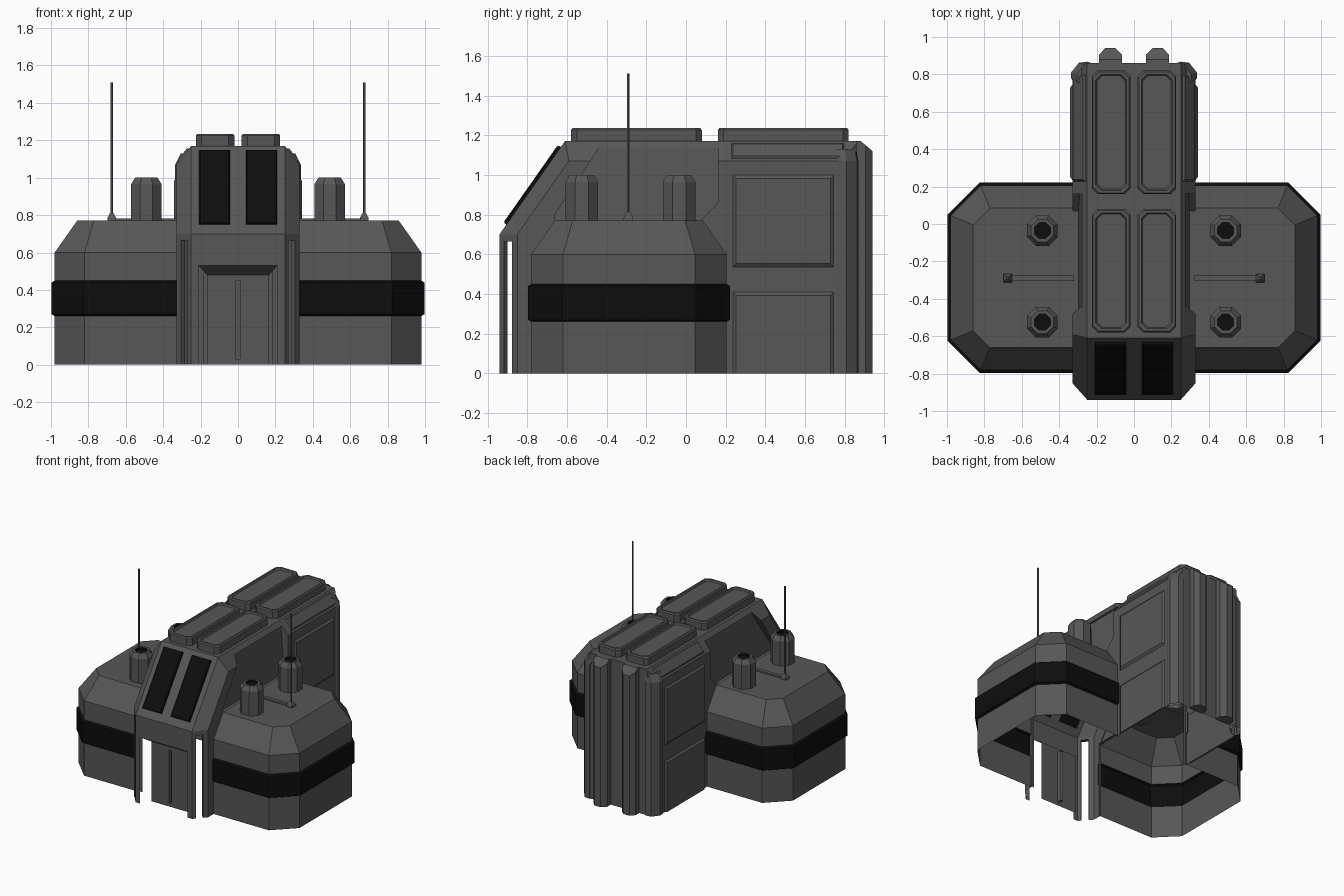
import bpy, bmesh, math
from mathutils import Vector

if "Cube" in bpy.data.objects:
    bpy.data.objects.remove(bpy.data.objects["Cube"])


def material(name, v):
    m = bpy.data.materials.new(name)
    m.diffuse_color = (v, v, v, 1)
    m.use_nodes = True
    m.node_tree.nodes["Principled BSDF"].inputs["Base Color"].default_value = m.diffuse_color
    return m


MATS = [material("hull_grey", 0.095), material("black_glass", 0.004)]


def add(name, bm, mirror=False):
    me = bpy.data.meshes.new(name)
    bm.to_mesh(me)
    bm.free()
    for m in MATS:
        me.materials.append(m)
    ob = bpy.data.objects.new(name, me)
    bpy.context.scene.collection.objects.link(ob)
    if mirror:
        ob.modifiers.new("mirror", 'MIRROR')
    return ob


def loft(name, rings, mirror=True, bottom=True, top=True, closed=True, paint=None):
    """Skin a stack of equal-length point rings."""
    bm = bmesh.new()
    vs = [[bm.verts.new(p) for p in r] for r in rings]
    n = len(rings[0])
    for a, b in zip(vs, vs[1:]):
        for i in range(n if closed else n - 1):
            j = (i + 1) % n
            bm.faces.new((a[i], a[j], b[j], b[i]))
    if bottom:
        bm.faces.new(vs[0][::-1])
    if top:
        bm.faces.new(vs[-1])
    bmesh.ops.recalc_face_normals(bm, faces=bm.faces[:])
    if paint:
        for f in bm.faces:
            f.material_index = paint(f.calc_center_median())
    return add(name, bm, mirror)


def rect(x0, x1, y0, y1, z):
    return [(x0, y0, z), (x1, y0, z), (x1, y1, z), (x0, y1, z)]


def octo(x0, x1, y0, y1, c, z):
    return [(x0 + c, y0, z), (x1 - c, y0, z), (x1, y0 + c, z), (x1, y1 - c, z),
            (x1 - c, y1, z), (x0 + c, y1, z), (x0, y1 - c, z), (x0, y0 + c, z)]


def chop(bm, co, no):
    bmesh.ops.bisect_plane(bm, geom=bm.verts[:] + bm.edges[:] + bm.faces[:], dist=1e-5,
                           plane_co=co, plane_no=Vector(no).normalized(), clear_outer=True)
    bmesh.ops.holes_fill(bm, edges=[e for e in bm.edges if e.is_boundary], sides=0)


# Central hull: a box with planes chopped off
bm = bmesh.new()
bmesh.ops.create_cube(bm, size=1)
for v in bm.verts:
    v.co = (v.co.x * 0.66, -0.04 + v.co.y * 1.8, 0.585 + v.co.z * 1.17)
chop(bm, (0, -0.94, 0.7), (0, -0.47, 0.33))
for s in (1, -1):
    chop(bm, (s * 0.25, -0.94, 0), (s * 0.09, -0.08, 0))
    chop(bm, (s * 0.25, -0.94, 0.7), (s * 0.0423, -0.0376, 0.0264))
    chop(bm, (s * 0.25, 0, 1.17), (s * 0.10, 0, 0.08))
    chop(bm, (s * 0.33, 0.78, 0), (s * 0.08, 0.07, 0))
bmesh.ops.recalc_face_normals(bm, faces=bm.faces[:])
hull = add("central_hull", bm)

# Cutters: door recess, door slit, side windows, corner slots, wing openings
door = [[(-w, y, -0.1), (w, y, -0.1), (w, y, h), (-w, y, h)]
        for w, y, h in ((0.2325, -0.98, 0.555), (0.165, -0.86, 0.48))]
slit = [rect(-0.01, 0.01, -0.9, -0.82, z) for z in (0.03, 0.45)]
cutters = [loft("cut_door", door, False), loft("cut_slit", slit, False)]
WIN = [(-0.66, 0.765), (-0.66, 0.8), (-0.5, 1.04), (-0.44, 1.135),
       (0.16, 1.135), (0.16, 0.86), (0.07, 0.765)]
N = Vector((0.747, -0.664, 0))
T = Vector((0.664, 0.747, 0))
C = Vector((0.287, -0.898, 0))
for s in (1, -1):
    win = [[(s * 0.4, y, z) for y, z in WIN],
           [(s * (0.297 - (z - 0.765) * 0.075), y, z) for y, z in WIN]]
    cutters.append(loft("cut_window", win, False))
    base = [C + T * a + N * b for a, b in ((-.027, -.03), (.027, -.03), (.027, .04), (-.027, .04))]
    cutters.append(loft("cut_slot", [[(s * p.x, p.y, z) for p in base] for z in (-0.1, 0.665)], False))
    wing_gap = [[(s * x, y, z) for x, y, z in rect(0.31, 0.4, -0.77, 0.195, h)] for h in (-0.1, 0.6)]
    cutters.append(loft("cut_wing_opening", wing_gap, False))
for c in cutters:
    c.hide_render = True
    m = hull.modifiers.new("cut", 'BOOLEAN')
    m.operation = 'DIFFERENCE'
    m.solver = 'EXACT'
    m.object = c
bpy.context.view_layer.update()
dg = bpy.context.evaluated_depsgraph_get()
me = bpy.data.meshes.new_from_object(hull.evaluated_get(dg))
hull.modifiers.clear()
hull.data = me
for c in cutters:
    bpy.data.objects.remove(c)

# Open the pockets and the underside, paint the window panes
bm = bmesh.new()
bm.from_mesh(me)
gone = []
for f in bm.faces:
    c, n = f.calc_center_median(), f.normal
    ax, nx = abs(c.x), abs(n.x)
    f.material_index = int(nx > 0.9 and ax < 0.3 and c.z > 0.76)
    floor = n.z < -0.9 and c.z < 0.01
    slit_end = ax < 0.012 and -0.83 < c.y < -0.81 and c.z < 0.5
    slot_end = nx * N.x + n.y * N.y > 0.95 and ax * N.x + c.y * N.y < 0.795 and c.z < 0.67
    wing_end = nx > 0.9 and 0.305 < ax < 0.315 and c.z < 0.6
    if floor or slit_end or slot_end or wing_end:
        gone.append(f)
bmesh.ops.delete(bm, geom=gone, context='FACES')
bm.to_mesh(me)
bm.free()
me.materials.clear()
for m in MATS:
    me.materials.append(m)


# Side wings: open shells with a black band in the wall
def foot(o, z):
    x, a, b, c = 0.98 + o, -0.78 - o, 0.205 + o, 0.16 + 0.586 * o
    return [(0.325, a, z), (x - c, a, z), (x, a + c, z), (x, b - c, z), (x - c, b, z), (0.325, b, z)]


loft("side_wing", [foot(o, z) for o, z in ((0, 0), (0, .26), (.016, .27), (.016, .44), (0, .45),
                                           (0, .6), (-.12, .77))],
     bottom=False, closed=False, paint=lambda c: int(0.26 < c.z < 0.45))

# Wing vents with black mouths
for y in (-0.035, -0.525):
    rings = [octo(0.49 - r, 0.49 + r, y - r, y + r, r * 0.586, z)
             for r, z in ((.082, .765), (.082, .965), (.06, 1.0), (.043, 1.0), (.043, .985))]
    loft("wing_vent", rings, bottom=False,
         paint=lambda c, y=y: int(c.z < 0.995 and abs(c.x - .49) < .05 and abs(c.y - y) < .05 and c.z > 0.98))

# Antennas with cable strip
loft("antenna_strip", [rect(0.32, 0.69, -0.305, -0.275, z) for z in (0.765, 0.782)])
loft("antenna_base", [rect(.675 - r, .675 + r, -.29 - r, -.29 + r, z)
                      for r, z in ((.024, .765), (.024, .785), (.008, .812))])
loft("antenna_mast", [[(.675 + .007 * math.cos(k * math.pi / 3), -.29 + .007 * math.sin(k * math.pi / 3), z)
                       for k in range(6)] for z in (0.8, 1.51)])

# Roof panels with sunken tops
for y0, y1 in ((-0.58, 0.08), (0.16, 0.82)):
    rings = [octo(.02 + i, .225 - i, y0 + i, y1 - i, .03, z)
             for i, z in ((0, 1.165), (0, 1.225), (.007, 1.235), (.02, 1.235), (.026, 1.222))]
    loft("roof_panel", rings, bottom=False)


# Windscreen panes on the front slope
def pane(i, d):
    out = []
    for x, z in ((.042 + i, .75 + i), (.208 - i, .75 + i), (.208 - i, 1.14 - i), (.042 + i, 1.14 - i)):
        out.append((x, -.94 + (z - .7) * .702 - .818 * d, z + .575 * d))
    return out


loft("windscreen_pane", [pane(0, -.005), pane(0, .012), pane(.008, .018)], paint=lambda c: 1)


# Raised panels on the rear sides
for z0, z1 in ((0, 0.41), (0.535, 1.0)):
    loft("rear_side_panel", [[(x, .235 + i, z0 + i * (z0 > 0)), (x, .745 - i, z0 + i * (z0 > 0)),
                              (x, .745 - i, z1 - i), (x, .235 + i, z1 - i)]
                             for x, i in ((.329, 0), (.343, .018))], bottom=False)


# Trim strip on the rear roof edge
def strip(i, d):
    return [(x + .78 * d, y, z + .62 * d) for x, z, y in (
        (.258 + i * .6, 1.16 - i * .78, .225 + i), (.322 - i * .6, 1.08 + i * .78, .225 + i),
        (.322 - i * .6, 1.08 + i * .78, .80 - i), (.258 + i * .6, 1.16 - i * .78, .80 - i))]


loft("roof_edge_trim", [strip(0, -.004), strip(.012, .01)], bottom=False)

# Back columns with sloped caps
bm = bmesh.new()
plan = [(.065, .85), (.065, .905), (.1, .94), (.155, .94), (.187, .905), (.187, .85)]
face = bm.faces.new([bm.verts.new((x, y, 0)) for x, y in plan])
ext = bmesh.ops.extrude_face_region(bm, geom=[face])["geom"]
for v in ext:
    if isinstance(v, bmesh.types.BMVert):
        v.co.z = 1.17
bmesh.ops.recalc_face_normals(bm, faces=bm.faces[:])
chop(bm, (0, 0.88, 1.17), (0, 0.05, 0.06))
add("back_column", bm, True)

# Rear corner posts
post = [(.3, .76), (.325, .76), (.336, .78), (.336, .81), (.295, .862), (.25, .868), (.24, .8)]
loft("corner_post", [[(x, y, z) for x, y in post] for z in (0, 1.07)]
     + [[(x - .03, y - .01, 1.13) for x, y in post]], bottom=False)
